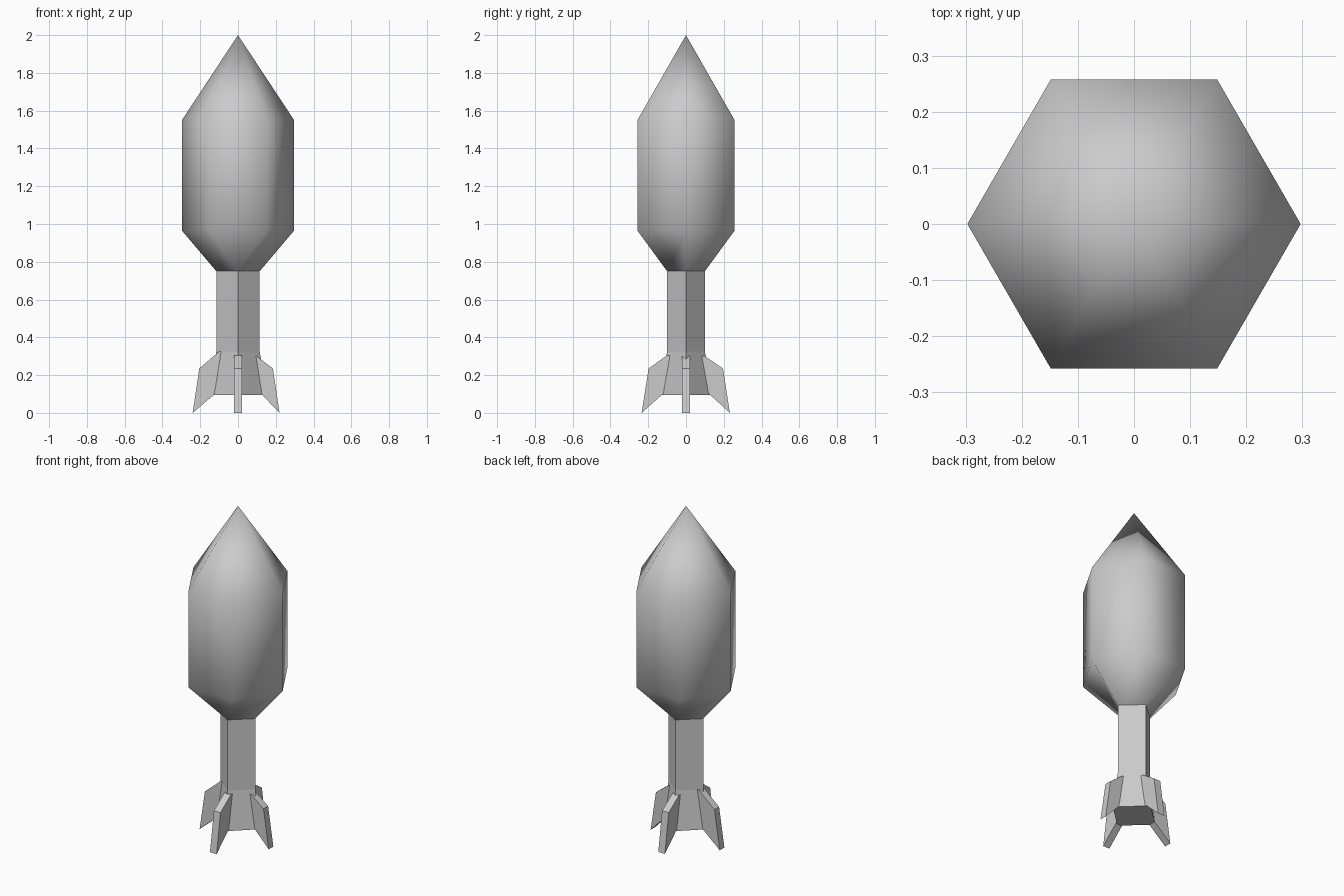
import bpy, bmesh
from math import cos, sin, pi
from mathutils import Matrix

# Remove the default cube
cube = bpy.data.objects.get("Cube")
if cube:
    bpy.data.objects.remove(cube, do_unlink=True)

# Single grey paint
grey = bpy.data.materials.new("plain_grey")
grey.use_nodes = True
colour = (0.6, 0.6, 0.6, 1)
grey.diffuse_color = colour
grey.node_tree.nodes["Principled BSDF"].inputs["Base Color"].default_value = colour


def finish(bm, name, smooth=False):
    bmesh.ops.recalc_face_normals(bm, faces=bm.faces[:])
    for face in bm.faces:
        face.smooth = smooth
    mesh = bpy.data.meshes.new(name)
    bm.to_mesh(mesh)
    bm.free()
    mesh.materials.append(grey)
    obj = bpy.data.objects.new(name, mesh)
    bpy.context.collection.objects.link(obj)
    return obj


def ring(bm, sides, rx, ry, z):
    """Ring of vertices whose first corner lies on +x."""
    return [bm.verts.new((rx * cos(2 * pi * i / sides), ry * sin(2 * pi * i / sides), z))
            for i in range(sides)]


def bridge(bm, low, high):
    n = len(low)
    for i in range(n):
        j = (i + 1) % n
        bm.faces.new((low[i], low[j], high[j], high[i]))


# Six-sided head with a pointed nose, narrowing to the four-sided neck
bm = bmesh.new()
neck = ring(bm, 4, 0.115, 0.10, 0.75)
lower = ring(bm, 6, 0.297, 0.297, 0.965)
upper = ring(bm, 6, 0.297, 0.297, 1.55)
tip = bm.verts.new((0, 0, 2))
bridge(bm, lower, upper)
for i in range(6):
    bm.faces.new((upper[i], upper[(i + 1) % 6], tip))
# Neck corner that each hexagon corner connects to
link = (0, 1, 1, 2, 3, 3)
for i in range(6):
    j = (i + 1) % 6
    face = [lower[j], lower[i], neck[link[i]]]
    if link[i] != link[j]:
        face.append(neck[link[j]])
    bm.faces.new(face)
finish(bm, "head", smooth=True)

# Four-sided tail shaft with a flared foot
bm = bmesh.new()
foot = ring(bm, 4, 0.151, 0.141, 0.095)
flare = ring(bm, 4, 0.115, 0.10, 0.325)
top = ring(bm, 4, 0.115, 0.10, 0.75)
bridge(bm, foot, flare)
bridge(bm, flare, top)
bm.faces.new(foot)
finish(bm, "tail_shaft")


# Four fins on the shaft corners
def fin(name, turns, end, shoulder, crown):
    profile = [(0.08, 0.10), (0.127, 0.096), (end, 0), (shoulder, 0.235),
               (0.10, crown), (0.08, crown)]
    bm = bmesh.new()
    face = bm.faces.new([bm.verts.new((x, -0.022, z)) for x, z in profile])
    extruded = bmesh.ops.extrude_face_region(bm, geom=[face])
    moved = [v for v in extruded["geom"] if isinstance(v, bmesh.types.BMVert)]
    bmesh.ops.translate(bm, verts=moved, vec=(0, 0.044, 0))
    bmesh.ops.rotate(bm, verts=bm.verts[:], cent=(0, 0, 0),
                     matrix=Matrix.Rotation(turns * pi / 2, 3, "Z"))
    finish(bm, name)


fin("left_fin", 0, 0.22, 0.185, 0.30)
fin("back_fin", 1, 0.232, 0.196, 0.30)
fin("right_fin", 2, 0.24, 0.205, 0.325)
fin("front_fin", 3, 0.235, 0.198, 0.305)
